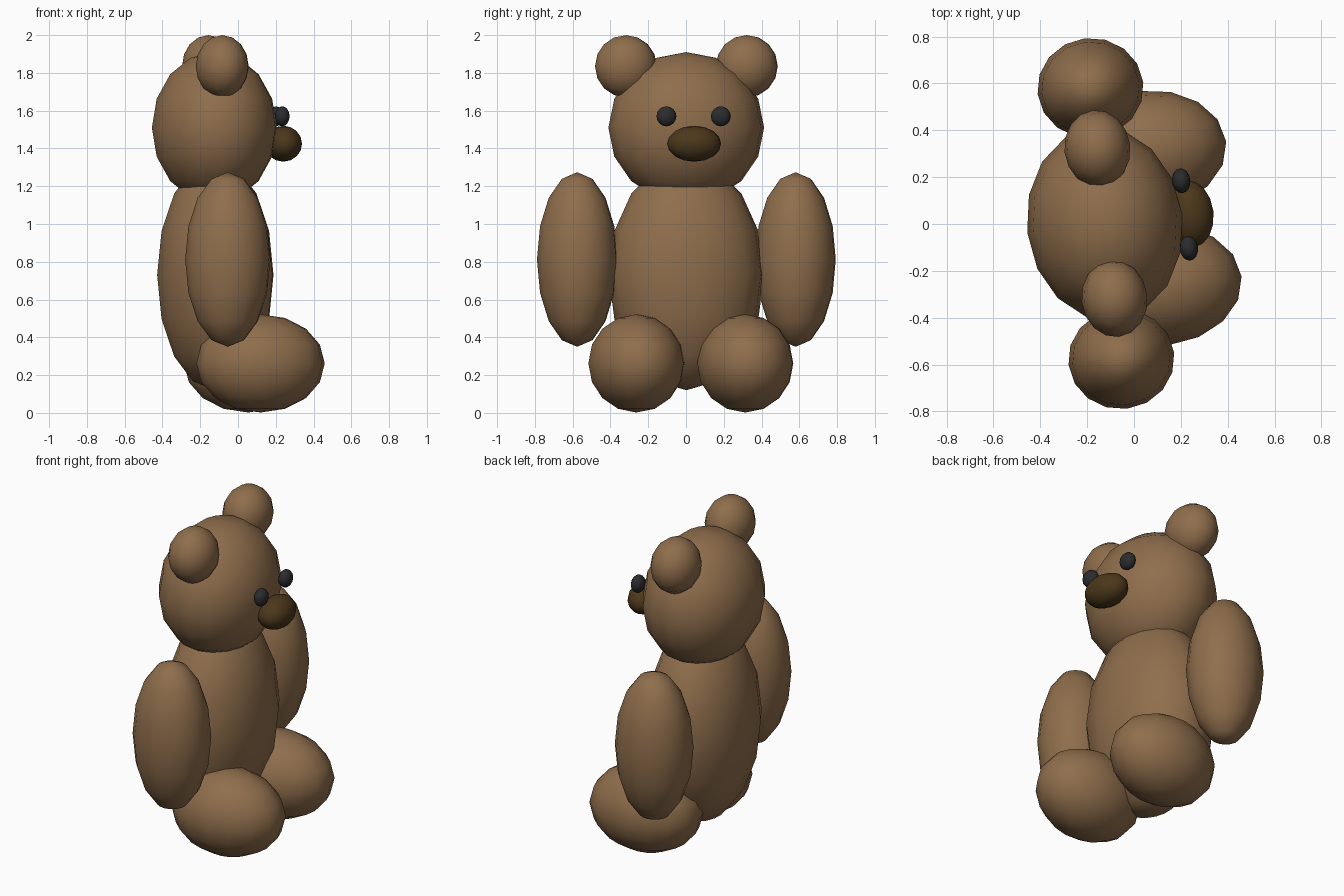
import bpy
import math
from mathutils import Matrix, Vector

cube = bpy.data.objects.get("Cube")
if cube:
    bpy.data.objects.remove(cube, do_unlink=True)


def make_material(name, colour):
    mat = bpy.data.materials.new(name)
    mat.use_nodes = True
    mat.diffuse_color = (*colour, 1)
    shader = next(n for n in mat.node_tree.nodes if n.type == "BSDF_PRINCIPLED")
    shader.inputs["Base Color"].default_value = (*colour, 1)
    shader.inputs["Roughness"].default_value = 0.8
    return mat


fur = make_material("brown fur", (0.275, 0.155, 0.072))
dark_brown = make_material("dark brown", (0.072, 0.039, 0.011))
black = make_material("soft black", (0.024, 0.025, 0.028))

# The bear looks along +x, turned slightly towards +y
TURN = math.radians(6.5)
PLACE = Matrix.Translation((-0.12, 0.002, 0)) @ Matrix.Rotation(TURN, 4, "Z")


def ellipsoid(name, centre, radii, mat):
    """Smooth low-poly ellipsoid; centre is (forward, sideways, up)."""
    bpy.ops.mesh.primitive_uv_sphere_add(segments=16, ring_count=8, radius=1)
    obj = bpy.context.object
    obj.name = name
    obj.data.materials.append(mat)
    obj.data.transform(Matrix.Diagonal((*radii, 1)))
    obj.location = PLACE @ Vector(centre)
    obj.rotation_euler.z = TURN
    bpy.ops.object.shade_smooth()
    return obj


def pair(name, centre, radii, mat):
    forward, side, up = centre
    ellipsoid("left_" + name, (forward, side, up), radii, mat)
    ellipsoid("right_" + name, (forward, -side, up), radii, mat)


# Torso and head
ellipsoid("body", (0, 0, 0.73), (0.31, 0.415, 0.61), fur)
ellipsoid("head", (-0.005, 0, 1.51), (0.333, 0.415, 0.40), fur)

# Limbs and ears
pair("arm", (0, 0.582, 0.812), (0.227, 0.214, 0.462), fur)
pair("leg", (0.208, 0.29, 0.262), (0.342, 0.256, 0.26), fur)
pair("ear", (0, 0.322, 1.835), (0.141, 0.165, 0.165), fur)

# Face
ellipsoid("nose", (0.362, 0, 1.425), (0.1, 0.144, 0.095), dark_brown)
pair("eye", (0.34, 0.145, 1.57), (0.039, 0.053, 0.053), black)
